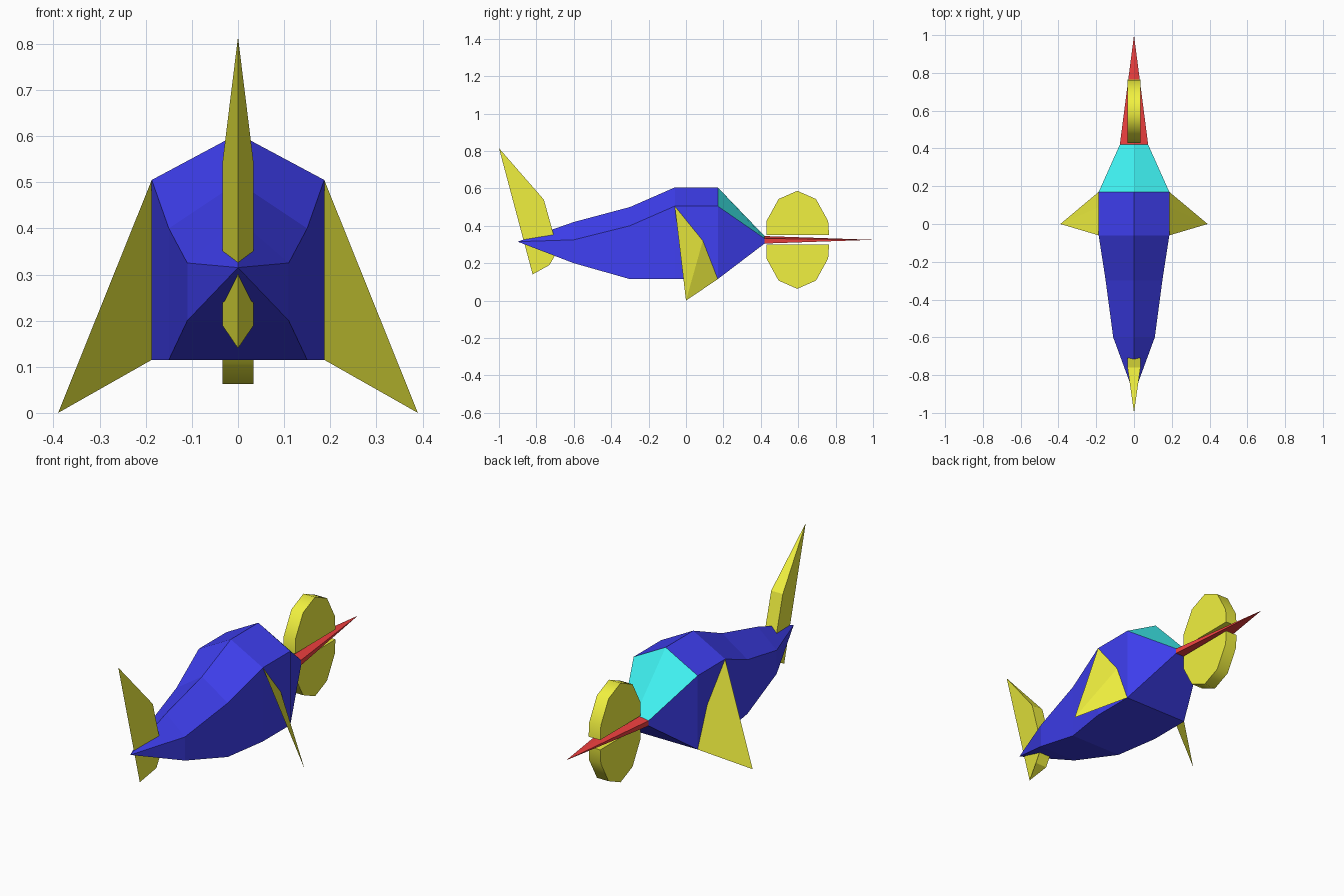
import bpy, bmesh, math

if "Cube" in bpy.data.objects:
    bpy.data.objects.remove(bpy.data.objects["Cube"])


def material(name, rgb):
    m = bpy.data.materials.new(name)
    m.diffuse_color = (*rgb, 1)
    m.use_nodes = True
    m.node_tree.nodes["Principled BSDF"].inputs["Base Color"].default_value = m.diffuse_color
    return m


BLUE = material("blue", (0.05, 0.05, 0.88))
YELLOW = material("yellow", (0.88, 0.88, 0.05))
CYAN = material("cyan", (0.05, 0.88, 0.88))
RED = material("red", (0.85, 0.05, 0.05))


def make(name, verts, faces, mat):
    me = bpy.data.meshes.new(name)
    me.from_pydata(verts, [], faces)
    bm = bmesh.new()
    bm.from_mesh(me)
    bmesh.ops.recalc_face_normals(bm, faces=bm.faces)
    bm.to_mesh(me)
    bm.free()
    me.materials.append(mat)
    ob = bpy.data.objects.new(name, me)
    bpy.context.collection.objects.link(ob)
    return ob


# Hull stations: y, ridge height, half width, shoulder height, belly height
STATIONS = [
    (-0.60, 0.42, 0.11, 0.325, 0.20),
    (-0.30, 0.50, 0.15, 0.40, 0.115),
    (-0.06, 0.605, 0.187, 0.505, 0.115),
    (0.17, 0.605, 0.187, 0.505, 0.115),
    (0.42, 0.345, 0.075, 0.332, 0.305),
]


def section(y, top, w, side, low):
    return [(0, y, top), (w, y, side), (w, y, low), (-w, y, low), (-w, y, side)]


def loft(name, stations, tip, mat):
    verts = [v for s in stations for v in section(*s)] + [tip]
    faces = []
    for r in range(len(stations) - 1):
        for i in range(5):
            j = (i + 1) % 5
            faces.append((r * 5 + i, r * 5 + j, r * 5 + 5 + j, r * 5 + 5 + i))
    end = 0 if tip[1] < 0 else len(verts) - 6
    faces += [(end + i, end + (i + 1) % 5, len(verts) - 1) for i in range(5)]
    other = len(verts) - 6 if tip[1] < 0 else 0
    if other != end or len(stations) == 1:
        faces.append(tuple(range(other, other + 5)))
    return make(name, verts, faces, mat)


# Main hull with a cyan sloped roof over the last bay
hull = loft("hull", STATIONS, (0, -0.90, 0.315), BLUE)
hull.data.materials.append(CYAN)
for p in hull.data.polygons:
    if p.center.y > 0.2 and p.normal.z > 0.3 and len(p.vertices) == 4:
        p.material_index = 1

# Long red spike
loft("spike", STATIONS[-1:], (0, 1.0, 0.325), RED)

# Side wings, each a thin pyramid pointing down and out
for name, s in (("right_wing", 1), ("left_wing", -1)):
    make(name, [(s * 0.187, -0.06, 0.505), (s * 0.187, 0.09, 0.32),
                (s * 0.187, 0.17, 0.115), (s * 0.39, 0, 0)],
         [(0, 1, 3), (1, 2, 3), (0, 2, 3), (0, 1, 2)], YELLOW)

# Wedge fin: sharp leading edge, wide trailing side
trail = [(-0.76, 0.54), (-0.71, 0.36), (-0.69, 0.26), (-0.73, 0.19)]
fin_verts = [(0, -1.0, 0.815), (0, -0.82, 0.14)]
fin_verts += [(x, y, z) for x in (-0.034, 0.034) for y, z in trail]
make("fin", fin_verts,
     [(0, 2, 3, 4, 5, 1), (0, 6, 7, 8, 9, 1), (0, 2, 6), (1, 5, 9)]
     + [(i, i + 1, i + 5, i + 4) for i in (2, 3, 4)], YELLOW)

# Two half discs above and below the spike
profile = [(-0.165, 0.026), (-0.165, 0.10), (-0.10, 0.218), (0, 0.262),
           (0.10, 0.218), (0.165, 0.10), (0.17, 0.026)]
n = len(profile)
for name, s in (("upper_half_disc", 1), ("lower_half_disc", -1)):
    verts = [(x, 0.595 + y, 0.325 + s * z) for x in (-0.034, 0.034) for y, z in profile]
    faces = [tuple(range(n)), tuple(range(n, 2 * n))]
    faces += [(i, (i + 1) % n, (i + 1) % n + n, i + n) for i in range(n)]
    ob = make(name, verts, faces, YELLOW)
    bpy.ops.object.select_all(action="DESELECT")
    ob.select_set(True)
    bpy.context.view_layer.objects.active = ob
    bpy.ops.object.shade_smooth_by_angle(angle=math.radians(50))
